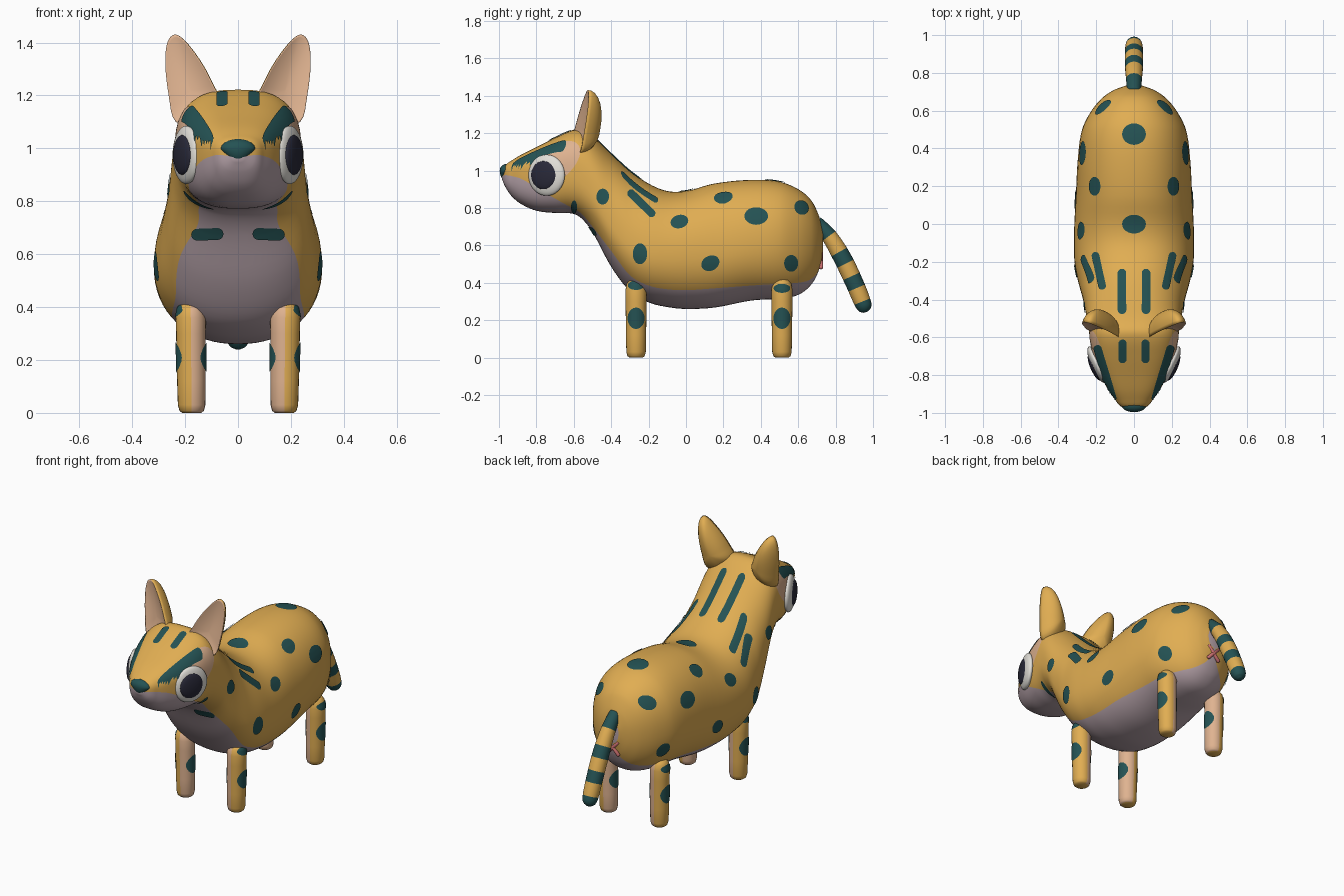
import bpy, bmesh, math
from mathutils import Vector, Matrix
from mathutils.bvhtree import BVHTree

if "Cube" in bpy.data.objects:
    bpy.data.objects.remove(bpy.data.objects["Cube"])


def mat(name, rgb):
    m = bpy.data.materials.new(name)
    m.diffuse_color = (*rgb, 1)
    m.use_nodes = True
    m.node_tree.nodes["Principled BSDF"].inputs["Base Color"].default_value = m.diffuse_color
    return m


ORANGE = mat("golden_orange", (0.75, 0.42, 0.085))
TEAL = mat("dark_teal", (0.018, 0.085, 0.088))
LILAC = mat("pale_lilac", (0.47, 0.365, 0.40))
PEACH = mat("peach", (0.74, 0.45, 0.28))
WHITE = mat("eye_white", (0.76, 0.74, 0.69))
BLACK = mat("pupil_black", (0.022, 0.022, 0.04))
PINK = mat("dull_pink", (0.62, 0.17, 0.17))


def finish(name, bm, mats):
    bmesh.ops.recalc_face_normals(bm, faces=bm.faces[:])
    for f in bm.faces:
        f.smooth = True
    tree = BVHTree.FromBMesh(bm)
    me = bpy.data.meshes.new(name)
    bm.to_mesh(me)
    bm.free()
    for m in mats:
        me.materials.append(m)
    bpy.context.collection.objects.link(bpy.data.objects.new(name, me))
    return tree


def loft(name, rings, mats, rule=lambda i, j, c: 0):
    """Skin closed rings of points; rule(ring, segment, face centre) gives the colour."""
    bm = bmesh.new()
    vs = [[bm.verts.new(p) for p in r] for r in rings]
    n = len(rings[0])
    for i in range(len(vs) - 1):
        for j in range(n):
            k = (j + 1) % n
            f = bm.faces.new((vs[i][j], vs[i][k], vs[i + 1][k], vs[i + 1][j]))
            f.material_index = rule(i, j, f.calc_center_median())
    for i, r in ((0, vs[0]), (len(vs) - 2, vs[-1])):
        f = bm.faces.new(r)
        f.material_index = rule(i, 0, f.calc_center_median())
    return finish(name, bm, mats)


def hermite(rows, steps):
    """Smooth curve through table rows, spaced by the first column."""
    def slope(i):
        a, b = rows[max(i - 1, 0)], rows[min(i + 1, len(rows) - 1)]
        return [(q - p) / (b[0] - a[0]) for p, q in zip(a, b)]
    out = []
    for i in range(len(rows) - 1):
        a, b, ma, mb = rows[i], rows[i + 1], slope(i), slope(i + 1)
        d = b[0] - a[0]
        for s in range(steps):
            t = s / steps
            h = (2*t**3 - 3*t*t + 1, (t**3 - 2*t*t + t) * d, 3*t*t - 2*t**3, (t**3 - t*t) * d)
            out.append([h[0]*p + h[1]*u + h[2]*q + h[3]*v for p, u, q, v in zip(a, ma, b, mb)])
    return out + [list(rows[-1])]


def tube(name, path, radii, side, mats, rule=lambda i, j, c: 0, n=24):
    path, side, rings = [Vector(p) for p in path], Vector(side), []
    for i, (p, r) in enumerate(zip(path, radii)):
        t = path[min(i + 1, len(path) - 1)] - path[max(i - 1, 0)]
        up = side.cross(t).normalized()
        rings.append([p + r * (side * math.cos(a) + up * math.sin(a))
                      for a in (2 * math.pi * j / n for j in range(n))])
    return loft(name, rings, mats, rule)


# Body and head: one loft. Columns: y, bottom z, top z, half width, widest z, belly line z
STATIONS = [
    (-.985, .955, 1.0, .02, .98, .97), (-.965, .91, 1.03, .07, .98, .975),
    (-.93, .86, 1.055, .10, .98, .97), (-.88, .82, 1.085, .135, .985, .955),
    (-.80, .785, 1.125, .178, .99, .91), (-.70, .773, 1.175, .215, 1.0, .85),
    (-.61, .77, 1.215, .233, 1.0, .80), (-.56, .745, 1.22, .24, .97, .77),
    (-.50, .67, 1.185, .25, .90, .70), (-.40, .485, 1.09, .27, .72, .57),
    (-.30, .355, 1.0, .297, .60, .44), (-.20, .295, .93, .315, .56, .385),
    (-.10, .27, .89, .318, .55, .365), (0, .26, .89, .316, .55, .36),
    (.15, .267, .93, .308, .56, .37), (.35, .305, .95, .297, .60, .385),
    (.50, .315, .94, .275, .62, .395), (.60, .335, .90, .225, .62, .40),
    (.67, .39, .84, .165, .62, .42), (.71, .465, .76, .105, .62, .47),
    (.732, .55, .68, .045, .62, .55)]
K, M = 10, 22
rings = []
for y, zb, zt, w, zw, zl in hermite(STATIONS, 5):
    p = .74 + .18 * min(1, max(0, (y + .55) / .25))       # boxier head, rounder body
    f = min(.99, max(.03, (zw - zl) / (zw - zb)))
    cut = -math.asin(f ** (1 / p))
    half = [-math.pi/2 + (cut + math.pi/2) * i / K for i in range(K)]
    half += [cut + (math.pi/2 - cut) * i / M for i in range(M + 1)]
    pts = []
    for a in half:
        s, c = math.sin(a), max(0, math.cos(a))
        pts.append((w * c ** p, y, zw + (zt - zw if s > 0 else zb - zw) * abs(s) ** p))
    rings.append(pts + [(-q[0], q[1], q[2]) for q in pts[-2:0:-1]])
N = 2 * (K + M)
body = loft("body", rings, [ORANGE, LILAC], lambda i, j, c: int(j < K or j >= N - K))

# Legs: orange outside, peach inside
PROFILE = [(0, .036), (.008, .046), (.03, .052), (.12, .054), (.21, .055), (.3, .056),
           (.36, .057), (.395, .05), (.415, .034), (.42, .015)]
legs = {}
for part, ly in (("front_leg", -.267), ("hind_leg", .513)):
    for s in (1, -1):
        legs[part, s] = tube(f"{part}_{'right' if s > 0 else 'left'}",
                             [(s * (.175 + .01 * z), ly, z) for z, r in PROFILE],
                             [r for z, r in PROFILE], (1, 0, 0), [ORANGE, PEACH],
                             lambda i, j, c, s=s: int(c.x * s < .175))


# Painted marks: thin patches projected on a surface
def spot(u, v, a, b, deg=0):
    return (u, v, a, b, math.radians(deg), False)


def stripe(u0, v0, u1, v1, w):
    d = math.hypot(u1 - u0, v1 - v0) / 2
    return ((u0 + u1) / 2, (v0 + v1) / 2, d, w / 2, math.atan2(v1 - v0, u1 - u0), True)


RAYS = {"side": lambda s, u, v: ((s * 2, u, v), (-s, 0, 0)),
        "inner": lambda s, u, v: ((0, u, v), (s, 0, 0)),
        "top": lambda s, u, v: ((s * u, v, 2), (0, 0, -1)),
        "front": lambda s, u, v: ((s * u, -2, v), (0, 1, 0))}


def marks(name, material, jobs, lift=.005, cols=24, rows=8):
    """jobs: (surface, view, sides, shapes)"""
    bm = bmesh.new()
    for tree, view, sides, shapes in jobs:
        for s in sides:
            for u, v, a, b, rot, capsule in shapes:
                grid = []
                for i in range(cols + 1):
                    k = -math.cos(math.pi * (.02 + .96 * i / cols))
                    if capsule:
                        h = math.sqrt(b * b - max(0, abs(k) * a - (a - b)) ** 2)
                    else:
                        h = b * math.sqrt(1 - k * k)
                    line = []
                    for j in range(rows + 1):
                        du, dv = k * a, h * (2 * j / rows - 1)
                        o, d = RAYS[view](s, u + du * math.cos(rot) - dv * math.sin(rot),
                                          v + du * math.sin(rot) + dv * math.cos(rot))
                        hit, nor, *_ = tree.ray_cast(Vector(o), Vector(d))
                        if hit and nor.dot(Vector(d)) > 0:
                            nor = -nor
                        line.append(bm.verts.new(hit + nor * lift) if hit else None)
                    grid.append(line)
                for i in range(cols):
                    for j in range(rows):
                        q = (grid[i][j], grid[i+1][j], grid[i+1][j+1], grid[i][j+1])
                        if all(q):
                            bm.faces.new(q)
    finish(name, bm, [material])


BOTH = (1, -1)
marks("cheek_patches", PEACH, [(body, "side", BOTH, [spot(-.70, 1.035, .16, .085, 40)])], .002)
marks("body_spots", TEAL, [
    (body, "side", BOTH, [
        spot(-.445, .86, .033, .042), spot(-.035, .725, .048, .035, 15),
        spot(-.245, .555, .038, .055), spot(.13, .505, .05, .039, 25),
        spot(.375, .755, .063, .046), spot(.615, .80, .04, .036, -45),
        spot(.56, .505, .037, .044), spot(-.597, .808, .017, .034)]),
    (body, "top", BOTH, [spot(.205, .2, .03, .05)]),
    (body, "top", (1,), [spot(0, .475, .062, .056), spot(0, 0, .062, .05)])])
marks("body_stripes", TEAL, [
    (body, "top", BOTH, [
        stripe(.063, -.48, .063, -.24, .045), stripe(.205, -.15, .162, -.35, .04),
        stripe(.06, -.735, .06, -.61, .042), stripe(.105, -.94, .195, -.64, .042)]),
    (body, "side", BOTH, [stripe(-.31, .89, -.17, .755, .042)]),
    (body, "front", BOTH, [stripe(.055, .68, .175, .675, .045)])])
leg_jobs = []
for (part, s), tree in legs.items():
    ly, top = (-.267, .385) if part == "front_leg" else (.513, .37)
    leg_jobs += [(tree, "side", (s,), [spot(ly, .21, .043, .057), spot(ly, top, .042, .024)]),
                 (tree, "inner", (s,), [spot(ly, .21, .043, .055)])]
marks("leg_spots", TEAL, leg_jobs, .003)

# Tail: hanging, banded
path = hermite([(0, .695, .725, .035), (.1, .765, .65, .042), (.23, .835, .535, .048),
                (.38, .90, .40, .048), (.50, .948, .285, .044), (.535, .958, .255, .032),
                (.55, .962, .243, .012)], 8)
BANDS = ((0, .09), (.19, .26), (.325, .405), (.475, .6))
tube("tail", [(0, r[1], r[2]) for r in path], [r[3] for r in path], (1, 0, 0), [ORANGE, TEAL],
     lambda i, j, c: int(any(a <= path[i][0] < b for a, b in BANDS)))

# Small crossed mark under the tail
for name, s in (("rear_cross_a", 1), ("rear_cross_b", -1)):
    tube(name, [(s * k * .042, .722, .52 + k * .045) for k in (-1, -.9, 0, .9, 1)],
         (.005, .011, .011, .011, .005), (0, 1, 0), [PINK], n=10)


def ball(name, material, shape):
    """Unit sphere reshaped by a point function."""
    bm = bmesh.new()
    bmesh.ops.create_uvsphere(bm, u_segments=32, v_segments=20, radius=1)
    for v in bm.verts:
        v.co = shape(v.co.copy())
    finish(name, bm, [material])


# Nose: wide on top, narrowing downwards
ball("nose", TEAL, lambda c: Vector((c.x * .066 * (1 + .45 * min(0, c.z)), -.96 + c.y * .036,
                                     .998 + c.z * (.037 if c.z > 0 else .052))))

# Eyes and ears, mirrored
EAR = [(.235, 1.10), (.262, 1.20), (.275, 1.32), (.267, 1.40), (.24, 1.43),
       (.205, 1.41), (.15, 1.34), (.105, 1.26), (.078, 1.18), (.14, 1.09)]
for s, tag in ((1, "right"), (-1, "left")):
    nor, tan, up = Vector((s * .91, -.41, 0)), Vector((s * .41, .91, 0)), Vector((0, 0, 1))
    eye = Vector((s * .195, -.745, .975))
    ball("eye_" + tag, WHITE,
         lambda c: eye + nor * c.x * .032 + tan * c.y * .106 + up * c.z * .11)
    ball("pupil_" + tag, BLACK,
         lambda c: eye + nor * (.02 + c.x * .02) + tan * (c.y * .074 - .008) + up * c.z * .076)

    outline, n = [], len(EAR)
    for i in range(n):
        a, b, c, d = (Vector(EAR[(i + k) % n]) for k in (-1, 0, 1, 2))
        for t in (0, .25, .5, .75):
            outline.append(b + .5 * t * (c - a + t * (2*a - 5*b + 4*c - d + t * (3*b - 3*c + d - a))))
    mid = Vector((.185, 1.22))

    def ear_ring(r, depth):
        out = []
        for o in outline:
            x, z = mid + (o - mid) * r
            y = -.585 + (z - 1.1) * .12 + (x - .17) * .3
            out.append((s * (x - .25 * depth), y + depth, z))
        return out
    front = [ear_ring(r, .022 * (1 - r * r)) for r in (.02, .3, .6, .85, .95)]
    back = [ear_ring(math.cos(a), .105 * math.sin(a))
            for a in (math.radians(g) for g in (0, 10, 22, 35, 48, 60, 72, 82, 89))]
    loft("ear_" + tag, front + back, [ORANGE, PEACH], lambda i, j, c: int(i < 5))
